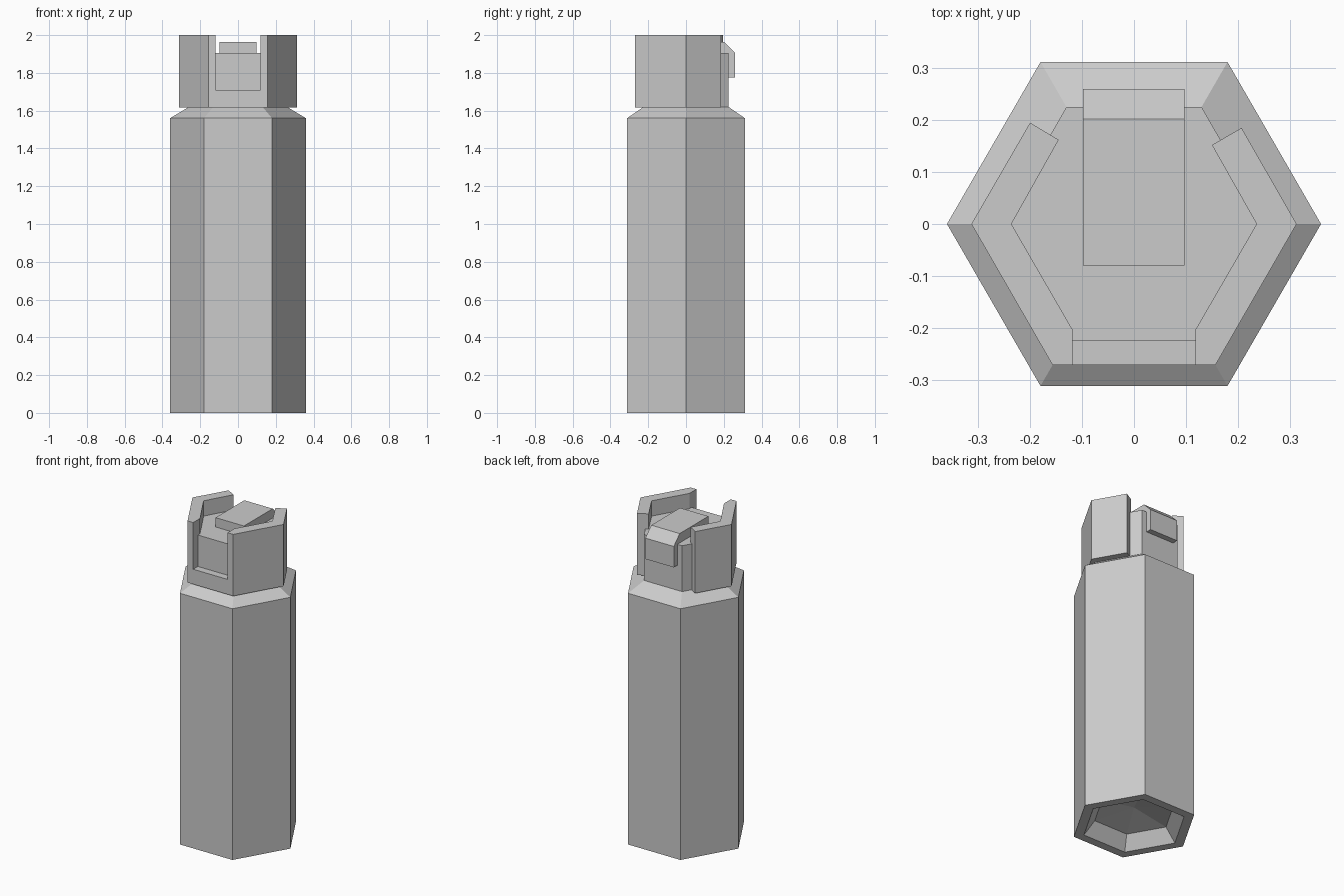
import bpy, bmesh
from math import cos, sin, pi

cube = bpy.data.objects.get("Cube")
if cube:
    bpy.data.objects.remove(cube)

grey = bpy.data.materials.new("light grey")
grey.use_nodes = True
colour = (0.6, 0.6, 0.6, 1)
grey.diffuse_color = colour
grey.node_tree.nodes["Principled BSDF"].inputs["Base Color"].default_value = colour


def hexagon(radius, z):
    return [(radius * cos(i * pi / 3), radius * sin(i * pi / 3), z) for i in range(6)]


def make(name, bm):
    bmesh.ops.recalc_face_normals(bm, faces=bm.faces)
    mesh = bpy.data.meshes.new(name)
    bm.to_mesh(mesh)
    bm.free()
    mesh.materials.append(grey)
    obj = bpy.data.objects.new(name, mesh)
    bpy.context.collection.objects.link(obj)
    return obj


def hex_stack(name, rings, apex=None):
    """Join hexagonal rings (radius, z); close the start with a point if given."""
    bm = bmesh.new()
    loops = [[bm.verts.new(p) for p in hexagon(r, z)] for r, z in rings]
    for a, b in zip(loops, loops[1:]):
        for i in range(6):
            j = (i + 1) % 6
            bm.faces.new((a[i], a[j], b[j], b[i]))
    bm.faces.new(loops[-1])
    if apex is None:
        bm.faces.new(loops[0])
    else:
        tip = bm.verts.new((0, 0, apex))
        for i in range(6):
            bm.faces.new((tip, loops[0][i], loops[0][(i + 1) % 6]))
    return make(name, bm)


def prism(name, points, offset):
    """Extrude a closed outline along an offset."""
    bm = bmesh.new()
    face = bm.faces.new([bm.verts.new(p) for p in points])
    ext = bmesh.ops.extrude_face_region(bm, geom=[face], use_keep_orig=True)
    moved = [v for v in ext["geom"] if isinstance(v, bmesh.types.BMVert)]
    bmesh.ops.translate(bm, verts=moved, vec=offset)
    return make(name, bm)


# Canister with a sloped shoulder and a recessed base
hex_stack("body", [(0.235, 0.08), (0.3, 0), (0.36, 0), (0.36, 1.56), (0.26, 1.62)], apex=0.12)

# Valve block inside the collar
hex_stack("valve_block", [(0.26, 1.6), (0.26, 1.905)])

# Guard walls wrapping each side, open at the front and back
for name, side, outer_end, inner_end in (
        ("guard_left", 1, (0.207, 0.185), (0.15, 0.152)),
        ("guard_right", -1, (0.2, 0.195), (0.145, 0.162))):
    outline = [outer_end, (0.313, 0), (0.157, -0.271), (0.118, -0.271),
               (0.118, -0.204), (0.236, 0), inner_end]
    prism(name, [(side * x, y, 1.617) for x, y in outline], (0, 0, 0.383))

# Low sill joining the guards at the front
prism("guard_sill", [(-0.118, -0.271, 1.617), (0.118, -0.271, 1.617),
                     (0.118, -0.21, 1.617), (-0.118, -0.21, 1.617)], (0, 0, 0.093))

# Press button with a lip that hooks over the back
profile = [(-0.08, 1.9), (-0.08, 1.963), (0.202, 1.963), (0.26, 1.905),
           (0.26, 1.775), (0.222, 1.775), (0.222, 1.9)]
prism("button", [(-0.098, y, z) for y, z in profile], (0.195, 0, 0))
